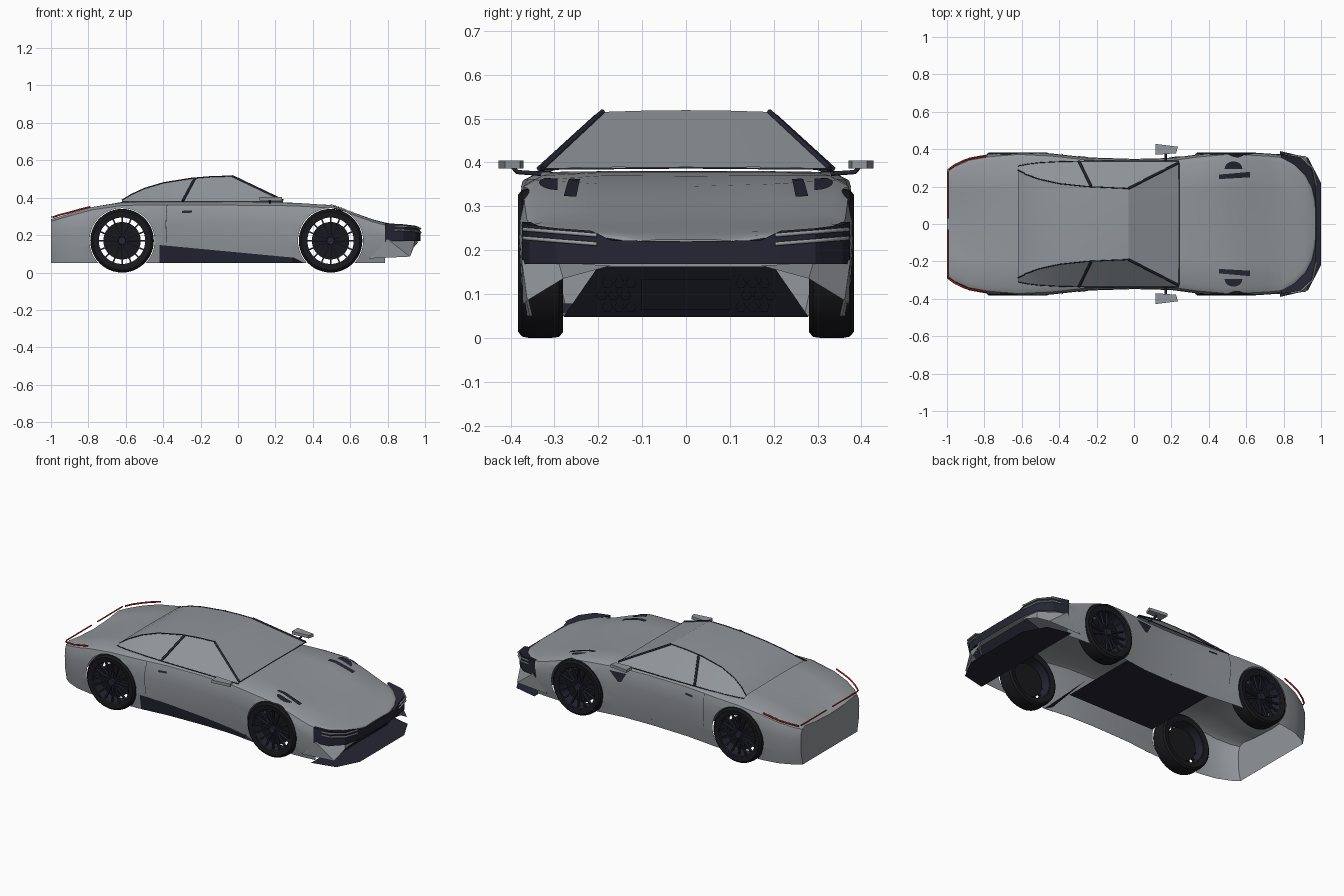
import bpy, bmesh, math
from mathutils import Vector
from mathutils.bvhtree import BVHTree

if "Cube" in bpy.data.objects:
    bpy.data.objects.remove(bpy.data.objects["Cube"])


def material(name, r, g, b):
    m = bpy.data.materials.new(name)
    m.use_nodes = True
    m.diffuse_color = (r, g, b, 1)
    m.node_tree.nodes["Principled BSDF"].inputs["Base Color"].default_value = (r, g, b, 1)
    return m


PAINT = material("grey paint", .288, .305, .325)
GLASS = material("grey glass", .282, .305, .33)
TRIM = material("dark trim", .018, .019, .033)
RUBBER = material("black rubber", .010, .010, .013)
RED = material("red lamp", .55, .025, .012)
SILVER = material("silver strip", .33, .35, .37)


def make(name, verts, faces, mat, mirror=False, recalc=True):
    me = bpy.data.meshes.new(name)
    me.from_pydata([tuple(v) for v in verts], [], faces)
    if recalc:
        bm = bmesh.new()
        bm.from_mesh(me)
        bmesh.ops.recalc_face_normals(bm, faces=bm.faces)
        bm.to_mesh(me)
        bm.free()
    me.materials.append(mat)
    ob = bpy.data.objects.new(name, me)
    bpy.context.collection.objects.link(ob)
    if mirror:
        ob.modifiers.new("mirror", "MIRROR").use_axis = (False, True, False)
    return ob


def smooth(ob, angle=35):
    bpy.ops.object.select_all(action="DESELECT")
    ob.select_set(True)
    bpy.context.view_layer.objects.active = ob
    bpy.ops.object.shade_smooth_by_angle(angle=math.radians(angle))


def grid(rows, closed=False):
    n = len(rows[0])
    verts = [p for row in rows for p in row]
    faces = [(i * n + j, i * n + (j + 1) % n, (i + 1) * n + (j + 1) % n, (i + 1) * n + j)
             for i in range(len(rows) - 1) for j in range(n if closed else n - 1)]
    return verts, faces


def rod(name, pts, radius, mat):
    cu = bpy.data.curves.new(name, "CURVE")
    cu.dimensions = "3D"
    cu.bevel_depth, cu.bevel_resolution, cu.use_fill_caps = radius, 1, True
    sp = cu.splines.new("POLY")
    sp.points.add(len(pts) - 1)
    for p, c in zip(sp.points, pts):
        p.co = (*c, 1)
    cu.materials.append(mat)
    ob = bpy.data.objects.new(name, cu)
    bpy.context.collection.objects.link(ob)
    ob.modifiers.new("mirror", "MIRROR").use_axis = (False, True, False)


def lathe(name, cx, side, profile, mat, seg=48):
    rows = [[(cx + r * math.cos(a), side * y, AXLE + r * math.sin(a)) for r, y in profile]
            for a in (2 * math.pi * k / seg for k in range(seg + 1))]
    ob = make(name, *grid(rows, True), mat)
    bm = bmesh.new()
    bm.from_mesh(ob.data)
    bmesh.ops.remove_doubles(bm, verts=bm.verts, dist=1e-5)
    bmesh.ops.recalc_face_normals(bm, faces=bm.faces)
    bm.to_mesh(ob.data)
    bm.free()
    smooth(ob)


AXLE, ARCH, WHEELS = .17, .174, {"rear": -.62, "front": .495}
WELL = .26  # inner face of the wheel wells

# Body shell: x, half width, shoulder height, centre height, lower edge
STATIONS = [
    (-1, .29, .285, .262, .05), (-.96, .32, .298, .274, .05), (-.88, .355, .322, .302, .05),
    (-.78, .373, .35, .34, .05), (-.62, .386, .375, .375, .05), (-.45, .378, .378, .378, .05),
    (-.25, .356, .378, .378, .05), (0, .348, .376, .377, .05), (.2, .353, .375, .376, .05),
    (.35, .373, .370, .367, .05), (.5, .386, .36, .343, .05), (.62, .382, .32, .31, .05),
    (.72, .377, .283, .282, .05), (.785, .37, .264, .266, .05), (.795, .367, .261, .264, .2),
    (.86, .325, .251, .25, .2), (.915, .27, .243, .238, .2), (.95, .205, .234, .228, .2),
    (.968, .13, .222, .222, .2)]


def section(x, w, zs, zc, zb):
    h = zs - zb
    half = [(w - .02, zb), (w - .005, zb + .3 * h), (w, zb + .65 * h), (w - .003, zb + .83 * h),
            (w - .014, zs - .05 * h), (w - .045, zs), (w * .5, (zs + 2 * zc) / 3 + .002)]
    return ([(x, y, z) for y, z in half] + [(x, 0, zc + .002)]
            + [(x, -y, z) for y, z in reversed(half)])


rows = [section(*s) for s in STATIONS]
verts, faces = grid(rows, True)
n = len(rows[0])
faces += [tuple(range(n)), tuple(range(len(verts) - n, len(verts)))]
body = make("body_shell", verts, faces, PAINT)

# Wheel arch cutters
for end, cx in WHEELS.items():
    for s in (-1, 1):
        bpy.ops.mesh.primitive_cylinder_add(vertices=64, radius=ARCH, depth=.4,
                                            location=(cx, s * (WELL + .2), AXLE),
                                            rotation=(math.pi / 2, 0, 0))
        cutter = bpy.context.object
        cutter.name = end + "_arch_cutter"
        cutter.hide_render = True
        cutter.hide_set(True)
        mod = body.modifiers.new("arch", "BOOLEAN")
        mod.object, mod.operation, mod.solver = cutter, "DIFFERENCE", "EXACT"
bpy.context.view_layer.update()
cut = bpy.data.meshes.new_from_object(body.evaluated_get(bpy.context.evaluated_depsgraph_get()))
body.modifiers.clear()
body.data = cut


# Open the underside, the bumper mouth and the wheel wells so that the body is a thin shell
def is_inner(f):
    if f.normal.z < -.9 or (f.normal.x > .8 and all(.78 < v.co.x < .8 for v in f.verts)):
        return True
    if all(abs(abs(v.co.y) - WELL) < .001 for v in f.verts):
        return True
    return any(all(abs(math.hypot(v.co.x - cx, v.co.z - AXLE) - ARCH) < .002 for v in f.verts)
               for cx in WHEELS.values())


bm = bmesh.new()
bm.from_mesh(cut)
bm.normal_update()
bmesh.ops.delete(bm, geom=[f for f in bm.faces if is_inner(f)], context="FACES")
skin = BVHTree.FromBMesh(bm)
bm.to_mesh(cut)
bm.free()
smooth(body)


# Thin plates laid on the body along a direction
def on_body(p, d):
    hit = skin.ray_cast(Vector(p) - Vector(d) * 2, Vector(d))[0]
    return (hit if hit else Vector(p)) - Vector(d) * .005


def plate(name, row_a, row_b, d, mat, mirror=True):
    make(name, *grid([[on_body(p, d) for p in r] for r in (row_a, row_b)]), mat, mirror, False)


DOWN, INWARD, OUT_RIGHT = (0, 0, -1), (0, -1, 0), (0, 1, 0)
arc = [math.pi * k / 8 for k in range(9)]
plate("hood_round_vent", [(.532 - .048 * math.cos(a), .293, 0) for a in arc],
      [(.532 - .048 * math.cos(a), .295 + .04 * math.sin(a), 0) for a in arc], DOWN, TRIM)
slot = [.455 + .165 * k / 8 for k in range(9)]
plate("hood_slot_vent", [(x, .240 + .06 * (x - .455), 0) for x in slot],
      [(x, .264 + .09 * (x - .455), 0) for x in slot], DOWN, TRIM)
plate("door_handle", [(-.3, 0, .318), (-.245, 0, .32)], [(-.3, 0, .33), (-.245, 0, .332)], INWARD, TRIM)
seam = [(-.365 - .022 * math.sin(t * 1.5 + .8), 0, .36 - .2 * t) for t in (0, .25, .5, .75, 1)]
plate("door_seam", seam, [(x + .003, y, z) for x, y, z in seam], INWARD, TRIM)
plate("fender_vent", [(.28, 0, .335), (.17, 0, .335)], [(.22, 0, .275), (.2, 0, .28)], INWARD, TRIM, False)
xs = [-.42 + .77 * k / 14 for k in range(15)]
plate("side_skirt", [(x, 0, .052) for x in xs],
      [(x, 0, .147 - .094 * (x + .42)) for x in xs], OUT_RIGHT, TRIM, False)

# Cabin: x, roof half width, roof height, base half width
CABIN = [(-.62, .288, .387, .31), (-.57, .262, .417, .32), (-.5, .238, .449, .328),
         (-.4, .216, .479, .333), (-.25, .2, .503, .336), (-.14, .195, .512, .337),
         (-.03, .19, .515, .337), (.24, .328, .386, .337)]
roof = [[(x, r * t, z + .004 * (1 - t * t)) for t in (-1, -.5, 0, .5, 1)] for x, r, z, b in CABIN]
smooth(make("roof_and_rear_glass", *grid(roof[:-1]), GLASS))
make("windscreen", *grid(roof[-2:]), GLASS)
top_edge = [(x, r, z) for x, r, z, b in CABIN]
base_edge = [(x, b, .378) for x, r, z, b in CABIN]
smooth(make("side_window", *grid([top_edge, base_edge]), GLASS, True), 20)
rod("window_frame", top_edge[:-1], .003, TRIM)
rod("window_base_trim", base_edge, .0025, TRIM)
rod("windscreen_pillar", top_edge[-2:], .0065, TRIM)
rod("door_pillar", [(-.23, .203, .504), (-.295, .336, .383)], .007, TRIM)
rod("windscreen_base_trim", [(.24, .33, .385), (.24, 0, .388)], .0025, TRIM)

# Mirrors
rod("mirror_stem", [(.17, .33, .374), (.17, .385, .378), (.17, .395, .39)], .006, TRIM)
outline = [(.115, .428), (.235, .413), (.225, .378), (.115, .37)]
m_verts = [(x, y, z) for z in (.386, .404) for x, y in outline]
make("mirror_housing", m_verts, [(0, 1, 2, 3), (4, 5, 6, 7)]
     + [(k, (k + 1) % 4, (k + 1) % 4 + 4, k + 4) for k in range(4)], PAINT, True)

# Nose band: dark ledge under the hood lip, front face and lamp strips
LIP = [(.785, .355, .264), (.86, .315, .246), (.915, .26, .238), (.95, .195, .23),
       (.966, .13, .22), (.968, 0, .22)]
BAND = [(.785, .374, .264), (.885, .357, .258), (.95, .295, .25), (.968, .215, .244),
        (.973, .17, .222), (.976, 0, .22)]
make("nose_band", *grid([LIP, BAND, [(x, y, .168) for x, y, z in BAND]]), TRIM, True, False)
for k, z in enumerate((.234, .214)):
    rod("lamp_strip_%d" % (k + 1), [(x + .006, y + .003, z + .08 * (y - .2)) for x, y in
        ((.83, .366), (.885, .357), (.95, .295), (.97, .2))], .005, SILVER)

# Bumper corners, lower grille and splitter
make("bumper_corner", [(.965, .17, .165), (.945, .29, .17), (.80, .375, .178), (.70, .372, .075),
                       (.92, .362, .085), (.94, .28, .135)],
     [(0, 1, 5), (1, 2, 4, 5), (2, 3, 4)], PAINT, True)


def grille_x(z):
    return .84 + (z - .045) * .9


make("lower_grille", [(grille_x(z), y, z) for y, z in
     ((-.28, .047), (.28, .047), (.2, .163), (-.2, .163))], [(0, 1, 2, 3)], TRIM, False, False)
hex_v, hex_f = [], []
for row, z0 in enumerate((.07, .097, .124)):
    for col in range(3):
        y0 = .125 + .027 * col + .013 * (row % 2)
        hex_f.append(tuple(range(len(hex_v), len(hex_v) + 6)))
        for k in range(6):
            z = z0 + .0125 * math.sin(k * math.pi / 3)
            hex_v.append((grille_x(z) + .004, y0 + .0125 * math.cos(k * math.pi / 3), z))
make("grille_cells", hex_v, hex_f, TRIM, True, False)
make("blank_plate", [(grille_x(z) + .005, y, z) for y, z in
     ((-.103, .064), (.103, .064), (.103, .133), (-.103, .133))], [(0, 1, 2, 3)], TRIM, False, False)
make("front_splitter", [(.78, .39, .047), (.93, .355, .047), (1, .22, .047), (1, -.22, .047),
                        (.93, -.355, .047), (.78, -.39, .047)], [range(6)], TRIM, False, False)
make("floor_panel", [(x, y, .09) for x, y in ((-.3, -.2), (.3, -.2), (.3, .335), (-.3, .335))],
     [(0, 1, 2, 3)], TRIM, False, False)

# Tail lamps
rod("tail_lamp_side", [(-.99, .293, .296), (-.955, .317, .308), (-.9, .343, .322),
                       (-.85, .354, .336), (-.79, .362, .351)], .005, RED)
rod("tail_lamp_bar", [(-.996, .28, .298), (-.996, .03, .298)], .004, RED)

# Wheels: tyre, rim, brake disc, hub and spokes
TYRE = [(.128, .287), (.158, .281), (.168, .29), (.17, .305), (.17, .36), (.167, .374), (.156, .383), (.128, .379)]
for end, cx in WHEELS.items():
    for label, s in (("near", -1), ("far", 1)):
        tag = "%s_%s_" % (end, label)
        lathe(tag + "tyre", cx, s, TYRE, RUBBER)
        lathe(tag + "rim", cx, s, [(.129, .29), (.124, .29), (.124, .375), (.129, .378)], TRIM)
        lathe(tag + "brake_disc", cx, s, [(0, .325), (.1, .325), (.1, .338), (0, .338)], RUBBER)
        lathe(tag + "hub", cx, s, [(0, .338), (.024, .338), (.02, .374), (0, .376)], TRIM, 20)
        sv, sf = [], []
        for k in range(16):
            a = 2 * math.pi * k / 16
            u, t = Vector((math.cos(a), 0, math.sin(a))), Vector((-math.sin(a), 0, math.cos(a)))
            i = len(sv)
            for r, y in ((.015, .36), (.126, .366)):
                for side, dy in ((-1, 0), (1, 0), (1, -.015), (-1, -.015)):
                    sv.append(u * r + t * side * .004 + Vector((cx, s * (y + dy), AXLE)))
            sf += [(i + j, i + (j + 1) % 4, i + 4 + (j + 1) % 4, i + 4 + j) for j in range(4)]
        make(tag + "spokes", sv, sf, TRIM)
